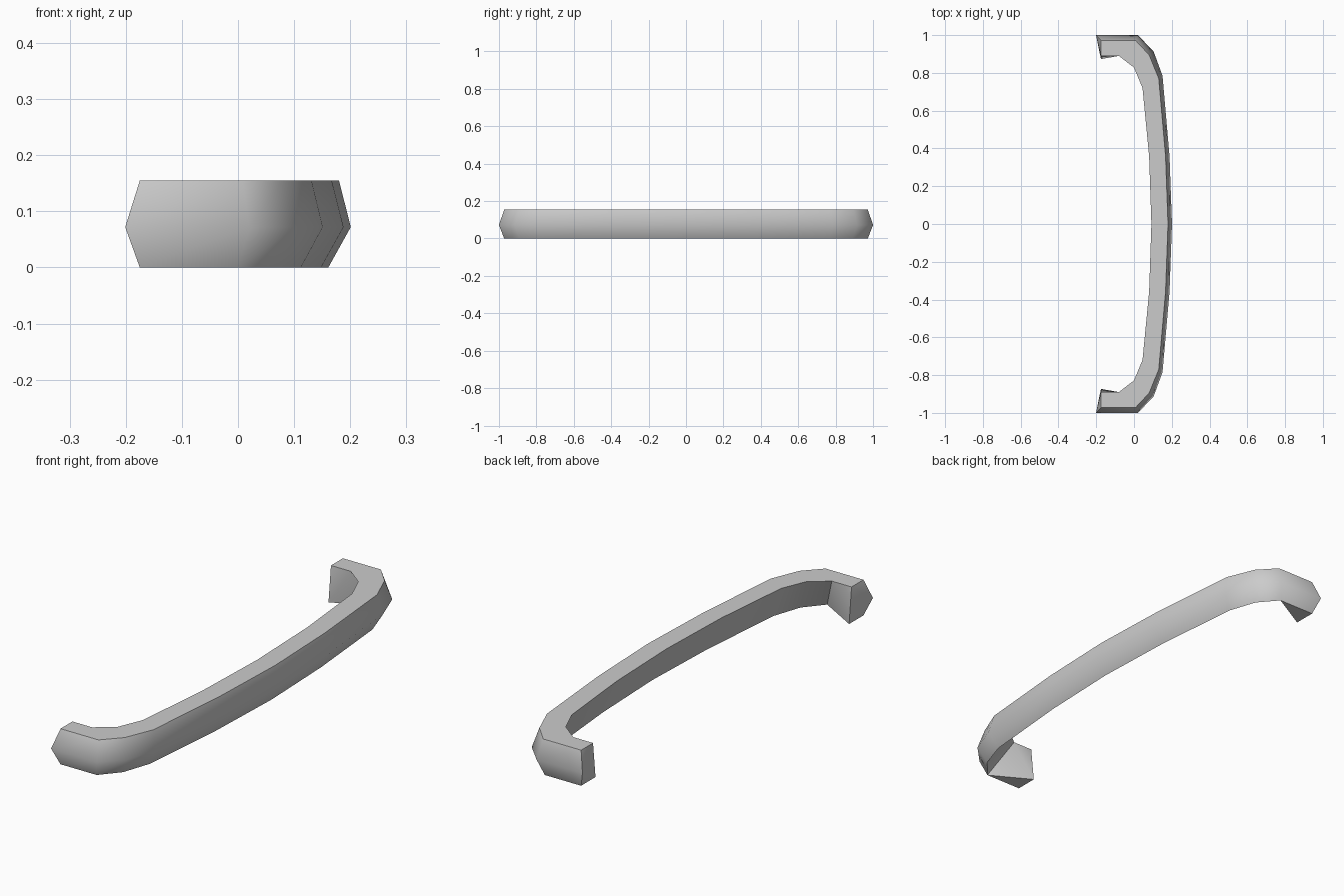
import bpy, bmesh, math

if "Cube" in bpy.data.objects:
    bpy.data.objects.remove(bpy.data.objects["Cube"])

grey = bpy.data.materials.new("plain grey")
grey.diffuse_color = (0.6, 0.6, 0.6, 1)
grey.use_nodes = True
grey.node_tree.nodes["Principled BSDF"].inputs["Base Color"].default_value = grey.diffuse_color

# Plan-view paths (x, y) of the section's corners, from leg tip to middle
INNER = [(-0.175, 0.89), (-0.08, 0.89), (0.0, 0.828), (0.045, 0.72), (0.08, 0.36), (0.092, 0)]
TOP = [(-0.175, 0.972), (0.008, 0.972), (0.08, 0.895), (0.131, 0.77), (0.167, 0.36), (0.18, 0)]
MID = [(-0.201, 1.0), (0.02, 1.0), (0.103, 0.915), (0.151, 0.785), (0.188, 0.36), (0.201, 0)]
LOW = [(-0.175, 0.972), (0.0, 0.972), (0.07, 0.89), (0.112, 0.765), (0.148, 0.36), (0.161, 0)]


def section(i, side):
    """Four-cornered section; the back wall slopes from inner top to outer bottom."""
    pts = [(*INNER[i], 0.155), (*TOP[i], 0.155), (*MID[i], 0.072), (*LOW[i], 0.0)]
    return [(x, y * side, z) for x, y, z in pts]


rows = [section(i, 1) for i in range(6)] + [section(i, -1) for i in range(4, -1, -1)]

bm = bmesh.new()
rings = [[bm.verts.new(p) for p in row] for row in rows]
last = len(rings) - 1
for r in range(last):
    a, b = rings[r], rings[r + 1]
    for k in range(4):
        if k == 3 and r in (0, last - 1):
            continue  # leg walls are made with the tips
        n = (k + 1) % 4
        bm.faces.new((a[k], a[n], b[n], b[k]))

# Leg tips: wider foot, inner wall, small underside and pointed cap
for tip, corner, side in ((rings[0], rings[1], 1), (rings[-1], rings[-2], -1)):
    foot = bm.verts.new((-0.175, 0.873 * side, 0))
    bm.faces.new((tip[0], corner[0], foot))
    bm.faces.new((corner[0], corner[3], foot))
    bm.faces.new((corner[3], tip[3], foot))
    ridge = tip[2]
    for p, q in ((tip[3], foot), (foot, tip[0]), (tip[0], tip[1])):
        bm.faces.new((ridge, p, q))
    bm.edges.get((corner[0], corner[3])).smooth = False
bmesh.ops.recalc_face_normals(bm, faces=bm.faces[:])

mesh = bpy.data.meshes.new("bumper")
bm.to_mesh(mesh)
bm.free()
mesh.materials.append(grey)
bumper = bpy.data.objects.new("bumper", mesh)
bpy.context.collection.objects.link(bumper)
bpy.context.view_layer.objects.active = bumper
bumper.select_set(True)
bpy.ops.object.shade_smooth_by_angle(angle=math.radians(50))
